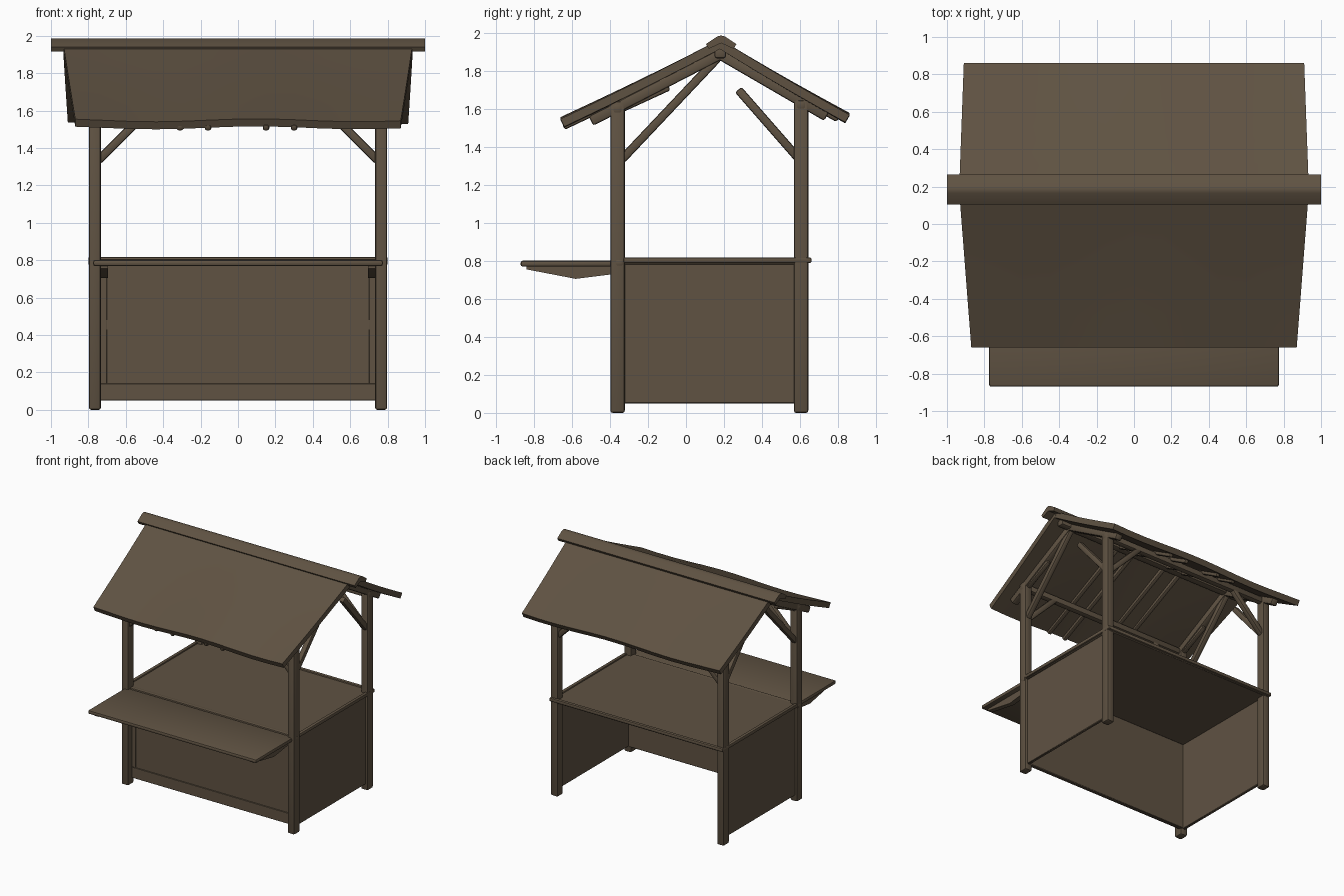
import bpy, bmesh, math
from mathutils import Vector, Matrix

cube = bpy.data.objects.get("Cube")
if cube:
    bpy.data.objects.remove(cube)

wood = bpy.data.materials.new("brown_wood")
wood.use_nodes = True
COLOR = (0.115, 0.085, 0.055, 1)
wood.diffuse_color = COLOR
wood.node_tree.nodes["Principled BSDF"].inputs["Base Color"].default_value = COLOR


def finish(name, bm):
    bmesh.ops.recalc_face_normals(bm, faces=bm.faces)
    mesh = bpy.data.meshes.new(name)
    bm.to_mesh(mesh)
    bm.free()
    mesh.materials.append(wood)
    obj = bpy.data.objects.new(name, mesh)
    bpy.context.collection.objects.link(obj)
    bpy.ops.object.select_all(action='DESELECT')
    obj.select_set(True)
    bpy.context.view_layer.objects.active = obj
    bpy.ops.object.shade_smooth_by_angle(angle=math.radians(40))
    return obj


def beam(name, p, q, width, depth=None, bevel=0.012):
    """Bevelled timber running from p to q."""
    p, q = Vector(p), Vector(q)
    axis = q - p
    bm = bmesh.new()
    bmesh.ops.create_cube(bm, size=1)
    bmesh.ops.scale(bm, vec=(width, depth or width, axis.length), verts=bm.verts)
    bmesh.ops.bevel(bm, geom=bm.edges[:], offset=bevel, segments=2,
                    profile=0.5, affect='EDGES')
    z = axis.normalized()
    ref = Vector((1, 0, 0)) if abs(z.x) < 0.7 else Vector((0, 1, 0))
    y = z.cross(ref).normalized()
    x = y.cross(z)
    rot = Matrix((x, y, z)).transposed().to_4x4()
    bmesh.ops.transform(bm, matrix=Matrix.Translation((p + q) / 2) @ rot, verts=bm.verts)
    return finish(name, bm)


def slab(name, lo, hi, bevel=0.004):
    """Bevelled board between two corners."""
    lo, hi = Vector(lo), Vector(hi)
    bm = bmesh.new()
    bmesh.ops.create_cube(bm, size=1)
    bmesh.ops.scale(bm, vec=hi - lo, verts=bm.verts)
    bmesh.ops.translate(bm, vec=(lo + hi) / 2, verts=bm.verts)
    bmesh.ops.bevel(bm, geom=bm.edges[:], offset=bevel, segments=1, affect='EDGES')
    return finish(name, bm)


def prism(name, outline, x0, x1):
    """Side outline (y, z) extruded along x."""
    bm = bmesh.new()
    face = bm.faces.new([bm.verts.new((x0, y, z)) for y, z in outline])
    ext = bmesh.ops.extrude_face_region(bm, geom=[face])
    bmesh.ops.translate(bm, vec=(x1 - x0, 0, 0),
                        verts=[v for v in ext["geom"] if isinstance(v, bmesh.types.BMVert)])
    return finish(name, bm)


def roof_sheet(name, ridge, eave, half_ridge, half_eave):
    """Slightly wavy sheet from ridge to eave, tapering in width."""
    cols, rows = 12, 5
    bm = bmesh.new()
    grid = []
    for r in range(rows + 1):
        t = r / rows
        row = []
        for c in range(cols + 1):
            u = 2 * c / cols - 1
            x = u * (half_ridge + (half_eave - half_ridge) * t)
            y = ridge[0] + (eave[0] - ridge[0]) * t
            z = ridge[1] + (eave[1] - ridge[1]) * t
            z += 0.008 * t * math.sin(5 * u + 1) - 0.006 * math.sin(math.pi * t)
            row.append(bm.verts.new((x, y, z)))
        grid.append(row)
    for r in range(rows):
        for c in range(cols):
            bm.faces.new((grid[r][c], grid[r][c + 1], grid[r + 1][c + 1], grid[r + 1][c]))
    # thickness perpendicular to the slope
    n = Vector((0, ridge[1] - eave[1], abs(eave[0] - ridge[0]))).normalized()
    n.y *= 1 if eave[0] > ridge[0] else -1
    ext = bmesh.ops.extrude_face_region(bm, geom=bm.faces[:])
    bmesh.ops.translate(bm, vec=-0.045 * n,
                        verts=[v for v in ext["geom"] if isinstance(v, bmesh.types.BMVert)])
    return finish(name, bm)


FRONT, BACK, RIDGE = -0.36, 0.605, 0.18
SIDES = (("left", 1), ("right", -1))

# Posts, side panels, shelf brackets and gable timbers on both sides
for side, s in SIDES:
    x = 0.765 * s
    beam(f"front_post_{side}", (x, FRONT, 0), (x, FRONT, 1.64), 0.064, 0.076)
    beam(f"back_post_{side}", (x, BACK, 0), (x, BACK, 1.65), 0.064, 0.076)
    slab(f"side_panel_{side}", (x - 0.012, FRONT, 0.05), (x + 0.012, BACK, 0.79))
    beam(f"counter_side_rim_{side}", (0.785 * s, -0.33, 0.803), (0.785 * s, 0.66, 0.803), 0.03, 0.03, 0.009)
    prism(f"shelf_bracket_{side}", [(-0.84, 0.775), (-0.84, 0.755), (-0.58, 0.705),
                                    (-0.34, 0.735), (-0.34, 0.775)], 0.695 * s, 0.735 * s)
    beam(f"gable_front_rafter_{side}", (x, -0.5, 1.535), (x, RIDGE, 1.885), 0.06, 0.055)
    beam(f"gable_back_rafter_{side}", (x, 0.74, 1.56), (x, RIDGE, 1.885), 0.06, 0.055)
    beam(f"gable_long_brace_{side}", (x, -0.34, 1.33), (x, 0.17, 1.87), 0.045)
    beam(f"gable_short_brace_{side}", (x, 0.59, 1.34), (x, 0.275, 1.70), 0.045)
    beam(f"gable_stub_{side}", (x, -0.34, 1.60), (x, -0.09, 1.715), 0.04)
    for end, y in (("front", FRONT), ("back", BACK)):
        beam(f"{end}_knee_brace_{side}", (0.75 * s, y, 1.33), (0.46 * s, y, 1.62), 0.045)

# Front panel with a thin border
slab("front_panel", (-0.75, -0.34, 0.05), (0.75, -0.315, 0.78))
slab("panel_bottom_rail", (-0.735, -0.347, 0.05), (0.735, -0.338, 0.14), 0.002)
for side, s in SIDES:
    slab(f"panel_stile_{side}", (0.72 * s - 0.02, -0.347, 0.14), (0.72 * s + 0.02, -0.338, 0.77), 0.002)

# Counter, its edge rims and the front shelf
slab("counter_top", (-0.785, -0.36, 0.78), (0.785, 0.645, 0.807))
beam("counter_back_rim", (-0.8, 0.645, 0.803), (0.8, 0.645, 0.803), 0.03, 0.03, 0.009)
beam("counter_front_rail", (-0.8, -0.35, 0.79), (0.8, -0.35, 0.79), 0.04, 0.035, 0.009)
beam("front_shelf", (0, -0.87, 0.785), (0, -0.37, 0.785), 1.55, 0.032, 0.012)

# Long roof timbers
beam("ridge_beam", (-0.88, RIDGE, 1.895), (0.88, RIDGE, 1.895), 0.06)
beam("front_plate", (-0.8, FRONT, 1.60), (0.8, FRONT, 1.60), 0.05)
beam("back_plate", (-0.8, BACK, 1.62), (0.8, BACK, 1.62), 0.05)

# Inner rafters in pairs
for i, x in enumerate((-0.31, -0.16, 0.15, 0.30)):
    beam(f"front_rafter_{i}", (x, -0.645, 1.505), (x, RIDGE, 1.895), 0.035)
    beam(f"back_rafter_{i}", (x, 0.80, 1.545), (x, RIDGE, 1.895), 0.035)

# Roof sheets and bent ridge cap
roof_sheet("front_roof", (RIDGE, 1.965), (-0.66, 1.548), 0.935, 0.87)
roof_sheet("back_roof", (RIDGE, 1.965), (0.86, 1.57), 0.935, 0.91)
prism("ridge_cap", [(0.105, 1.94), (0.165, 1.98), (0.185, 1.985), (0.205, 1.98), (0.265, 1.94),
                    (0.25, 1.915), (0.185, 1.945), (0.12, 1.915)], -1.0, 1.0)
